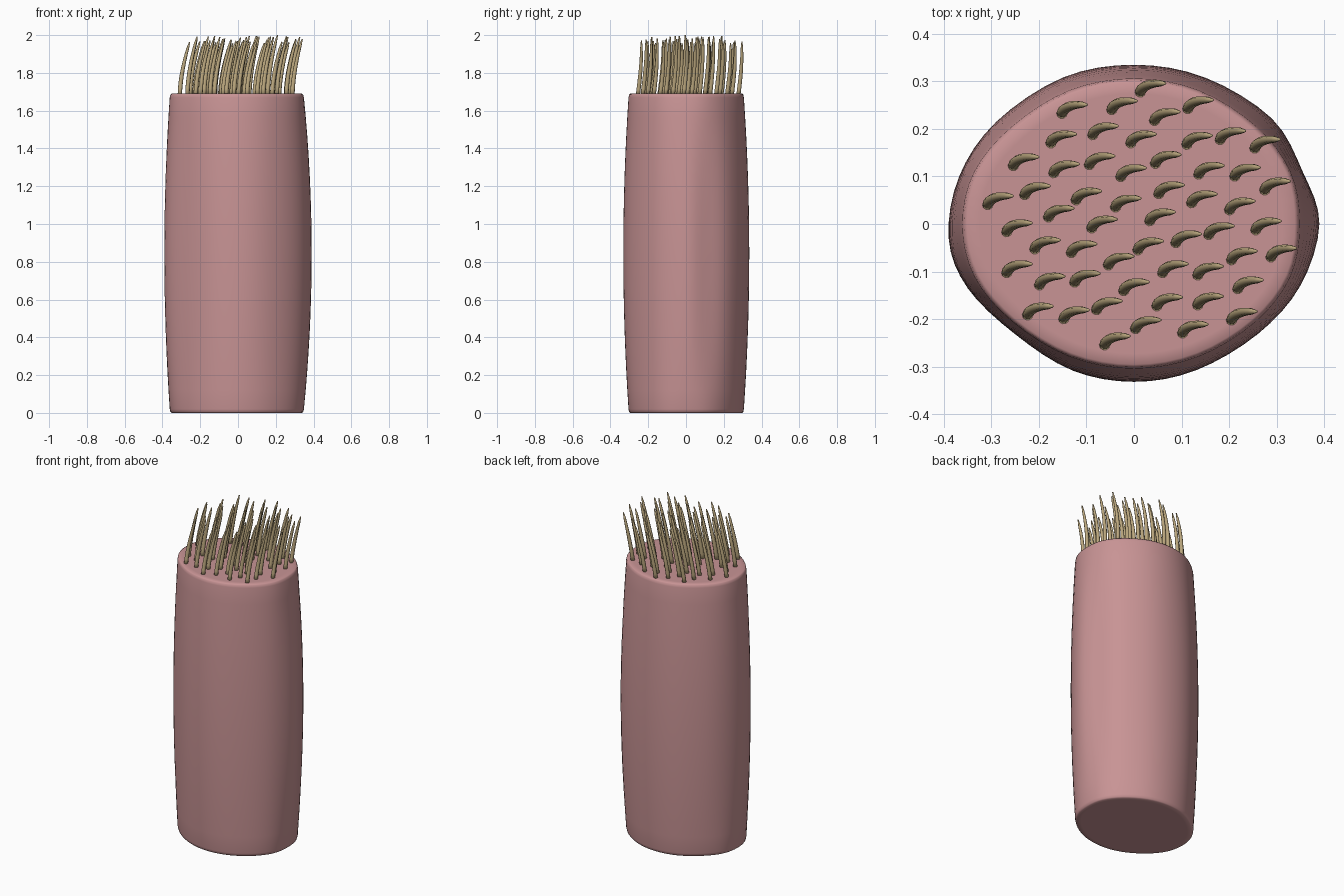
import bpy, bmesh, math, random
from mathutils import Vector

if "Cube" in bpy.data.objects:
    bpy.data.objects.remove(bpy.data.objects["Cube"])

random.seed(4)
H = 1.69   # height of the cell body


def material(name, rgb):
    m = bpy.data.materials.new(name)
    m.diffuse_color = (*rgb, 1)
    m.use_nodes = True
    m.node_tree.nodes["Principled BSDF"].inputs["Base Color"].default_value = m.diffuse_color
    return m


def finish(bm, name, mat):
    bmesh.ops.recalc_face_normals(bm, faces=bm.faces)
    me = bpy.data.meshes.new(name)
    bm.to_mesh(me)
    bm.free()
    for p in me.polygons:
        p.use_smooth = True
    me.materials.append(mat)
    ob = bpy.data.objects.new(name, me)
    bpy.context.collection.objects.link(ob)
    return ob


def loft(bm, rings):
    """Skin a list of closed rings and cap both ends."""
    vs = [[bm.verts.new(p) for p in r] for r in rings]
    n = len(vs[0])
    for a, b in zip(vs, vs[1:]):
        for i in range(n):
            j = (i + 1) % n
            bm.faces.new((a[i], a[j], b[j], b[i]))
    bm.faces.new(vs[0][::-1])
    bm.faces.new(vs[-1])


def smooth_loop(pts, steps=4):
    """Closed Catmull-Rom curve through the points."""
    p = [Vector(q) for q in pts]
    n, out = len(p), []
    for i in range(n):
        a, b, c, d = p[i - 1], p[i], p[(i + 1) % n], p[(i + 2) % n]
        for k in range(steps):
            t = k / steps
            out.append(0.5 * (2 * b + (c - a) * t + (2 * a - 5 * b + 4 * c - d) * t * t
                              + (3 * b - a - 3 * c + d) * t ** 3))
    return out


# Cell body: widest outline at mid height, blended to a rounder end outline
mid = smooth_loop([(.39, 0), (.355, .11), (.29, .222), (.15, .308), (0, .335), (-.15, .308),
                   (-.29, .215), (-.368, .10), (-.39, -.03), (-.35, -.135), (-.25, -.232),
                   (-.13, -.308), (0, -.332), (.13, -.308), (.26, -.232), (.35, -.13)])
end = smooth_loop([(.347, 0), (.328, .11), (.255, .205), (.135, .28), (0, .305), (-.135, .28),
                   (-.255, .205), (-.335, .11), (-.36, 0), (-.335, -.11), (-.255, -.205),
                   (-.135, -.278), (0, -.303), (.135, -.278), (.255, -.205), (.328, -.11)])


def body_ring(z, scale=1.0):
    w = 1 - ((z - H / 2) / (H / 2)) ** 2
    return [(*(e.lerp(m, w) * scale), z) for e, m in zip(end, mid)]


rings = [body_ring(0, .90), body_ring(0, .975), body_ring(.005, .993), body_ring(.02)]
rings += [body_ring(.02 + (H - .04) * i / 16) for i in range(1, 17)]
rings += [body_ring(H - .005, .993), body_ring(H, .975), body_ring(H, .90)]
bm = bmesh.new()
loft(bm, rings)
finish(bm, "cell_body", material("dusty pink", (.58, .295, .30)))

# Cilia: tapered hairs that all sweep towards +x
spots = [(.035, .29), (-.13, .245), (-.025, .253), (.135, .255), (.065, .23), (-.065, .20),
         (-.153, .183), (.015, .183), (.133, .18), (.203, .19), (.276, .172), (-.232, .135),
         (-.147, .12), (-.072, .137), (-.006, .112), (.067, .14), (.158, .117), (.234, .113),
         (.297, .084), (-.286, .053), (-.208, .074), (-.10, .063), (-.017, .048), (.074, .076),
         (.143, .057), (.223, .042), (-.158, .027), (-.246, -.004), (-.067, .004), (.055, .019),
         (.179, -.01), (.278, 0), (.11, -.027), (.03, -.042), (-.187, -.04), (-.11, -.048),
         (-.032, -.074), (.227, -.063), (.31, -.057), (-.246, -.09), (.082, -.09), (.156, -.095),
         (-.177, -.116), (-.103, -.11), (0, -.128), (.24, -.124), (-.202, -.179), (-.126, -.187),
         (-.057, -.168), (.07, -.16), (.156, -.158), (.025, -.208), (.227, -.19), (.124, -.217),
         (-.04, -.242)]
bm = bmesh.new()
for k, (x, y) in enumerate(spots):
    length = .31 if k == 30 else random.uniform(.265, .308)
    hair = []
    for i in range(9):
        t = i / 8
        c = Vector((x - .022 + .052 * t ** 1.7,
                    y - .013 + .019 * math.sin(min(1, t * 1.2) * math.pi / 2),
                    H - .01 + (length + .01) * t))
        r = .0115 - .006 * t ** 2
        if i == 8:
            r = .003
        hair.append([c + Vector((r * math.cos(a), r * math.sin(a), -.25 * r * math.cos(a)))
                     for a in (math.tau * j / 10 for j in range(10))])
    loft(bm, hair)
finish(bm, "cilia", material("khaki", (.50, .39, .21)))
